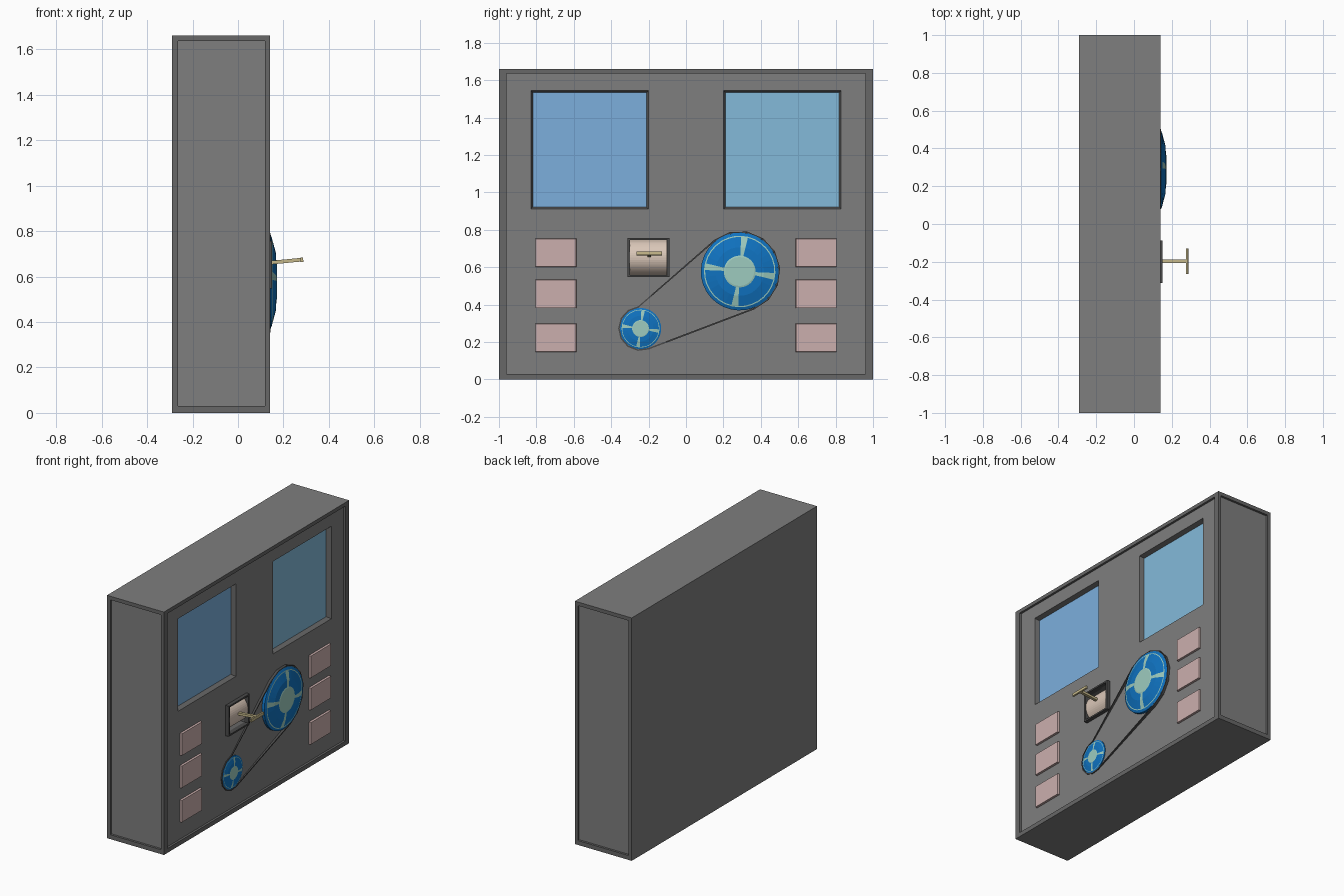
import bpy, bmesh
from math import sin, cos, pi, radians, atan2, acos, hypot

if "Cube" in bpy.data.objects:
    bpy.data.objects.remove(bpy.data.objects["Cube"])


def material(name, rgb):
    m = bpy.data.materials.new(name)
    m.diffuse_color = (*rgb, 1)
    m.use_nodes = True
    m.node_tree.nodes["Principled BSDF"].inputs["Base Color"].default_value = m.diffuse_color
    return m


GREY = material("cabinet_grey", (0.21, 0.21, 0.21))
FRAME = material("frame_grey", (0.135, 0.135, 0.135))
BLUE = material("wheel_blue", (0.005, 0.17, 0.53))
PALE = material("pale_green", (0.34, 0.60, 0.52))
PINK = material("button_pink", (0.60, 0.43, 0.42))
TAN = material("lever_tan", (0.55, 0.47, 0.25))
BEIGE = material("drum_beige", (0.70, 0.57, 0.48))
DARK = material("dark_trim", (0.07, 0.07, 0.07))
SCREEN_L = material("screen_blue", (0.20, 0.43, 0.72))
SCREEN_R = material("screen_cyan", (0.23, 0.49, 0.70))


def finish(name, bm, mats=()):
    bmesh.ops.recalc_face_normals(bm, faces=bm.faces)
    me = bpy.data.meshes.new(name)
    bm.to_mesh(me)
    bm.free()
    ob = bpy.data.objects.new(name, me)
    bpy.context.collection.objects.link(ob)
    for m in mats:
        me.materials.append(m)
    return ob


def box(name, x, y, z, mat=None, taper=0.0, front=True):
    """Box from ranges; taper shrinks the +x face (front) or the -x face."""
    bm = bmesh.new()
    bmesh.ops.create_cube(bm, size=1)
    for v in bm.verts:
        t = taper if (v.co.x > 0) == front else 0
        sy, sz = (1 if v.co.y > 0 else -1), (1 if v.co.z > 0 else -1)
        v.co = (x[v.co.x > 0], y[v.co.y > 0] - sy * t, z[v.co.z > 0] - sz * t)
    return finish(name, bm, [mat] if mat else [])


def cut(target, cutter):
    mod = target.modifiers.new("cut", 'BOOLEAN')
    mod.operation = 'DIFFERENCE'
    mod.solver = 'EXACT'
    mod.object = cutter
    bpy.context.view_layer.objects.active = target
    bpy.ops.object.modifier_apply(modifier=mod.name)
    bpy.data.objects.remove(cutter)


# cabinet with recessed front panel and side panels
PANEL = 0.125
cabinet = box("cabinet", (-0.29, 0.14), (-1, 1), (0, 1.66))
cut(cabinet, box("cutter", (PANEL, 0.3), (-0.96, 0.96), (0.03, 1.635)))
for s in (-1, 1):
    cut(cabinet, box("cutter", (-0.265, 0.118), sorted((s * 0.985, s * 1.2)), (0.03, 1.635)))

# recessed screens with sloped surrounds
for s, mat, side in ((-1, SCREEN_L, "left"), (1, SCREEN_R, "right")):
    y = sorted((s * 0.20, s * 0.83))
    cut(cabinet, box("cutter", (0.09, PANEL + 0.004), y, (0.91, 1.545), taper=0.013, front=False))
    box(side + "_screen", (0.085, 0.094), (y[0] + 0.012, y[1] - 0.012), (0.922, 1.533), mat)

# push buttons
for s, side in ((-1, "left"), (1, "right")):
    for i, z in enumerate((0.145, 0.38, 0.60)):
        box(f"{side}_button_{i + 1}", (0.115, 0.139), sorted((s * 0.585, s * 0.807)),
            (z, z + 0.155), PINK, taper=0.003)

# lever slot and its trim
LY, LZ = -0.20, 0.652
cut(cabinet, box("cutter", (0.04, 0.3), (LY - 0.1, LY + 0.1), (LZ - 0.093, LZ + 0.093)))
trim = box("lever_trim", (0.115, 0.15), (LY - 0.112, LY + 0.112), (LZ - 0.104, LZ + 0.104), DARK)
cut(trim, box("cutter", (0, 0.3), (LY - 0.1, LY + 0.1), (LZ - 0.093, LZ + 0.093)))

# cabinet colours: panels and outer shell grey, raised rims and recess walls darker
cabinet.data.materials.clear()
for m in (GREY, FRAME):
    cabinet.data.materials.append(m)
for f in cabinet.data.polygons:
    c, n = f.center, f.normal
    shell = (abs(n.z) > 0.9 and (c.z > 1.655 or c.z < 0.005)) or c.x < -0.289
    panel = (n.x > 0.9 and abs(c.x - PANEL) < 0.002) or (abs(n.y) > 0.9 and abs(abs(c.y) - 0.985) < 0.002)
    f.material_index = 0 if shell or panel else 1

# rotating drum: the front half of a cylinder lying along y
bm = bmesh.new()
arc = [bm.verts.new((0.05 + 0.097 * cos(a), LY - 0.099, LZ + 0.097 * sin(a)))
       for a in (-pi / 2 + pi * i / 24 for i in range(25))]
ext = bmesh.ops.extrude_face_region(bm, geom=[bm.faces.new(arc)])
for v in ext["geom"]:
    if isinstance(v, bmesh.types.BMVert):
        v.co.y += 0.198
finish("lever_drum", bm, [BEIGE])

# T-shaped lever, tilted upwards about the drum axis
for name, x, hw, hz in (("lever_shaft", (0.08, 0.226), 0.01, 0.008),
                        ("lever_handle", (0.226, 0.238), 0.068, 0.01)):
    ob = box(name, x, (-hw, hw), (-hz, hz), TAN)
    ob.location = (0.05, LY + 0.003, LZ)
    ob.rotation_euler.y = radians(-5.5)

# belt wheels: revolved profile (radius, x), the material set per ring and spoke
PROFILE = [(0.208, 0.12), (0.208, 0.143), (0.191, 0.150), (0.185, 0.151),
           (0.13, 0.166), (0.085, 0.169), (0.077, 0.171)]


def wheel(name, cy, cz, scale, depth, n=32):
    bm = bmesh.new()
    rings = []
    for r, x in PROFILE:
        rings.append([bm.verts.new((0.12 + (x - 0.12) * depth, cy + r * scale * cos(a), cz + r * scale * sin(a)))
                      for a in (2 * pi * (i - 0.5) / n - radians(8) for i in range(n))])
    for k in range(len(rings) - 1):
        for i in range(n):
            j = (i + 1) % n
            f = bm.faces.new((rings[k][i], rings[k][j], rings[k + 1][j], rings[k + 1][i]))
            spoke = k >= 3 and i % (n // 4) == 0
            f.material_index = 1 if k == 2 or k == 5 or spoke else 0
    bm.faces.new(rings[-1]).material_index = 1
    bm.faces.new(rings[0][::-1])
    return finish(name, bm, [BLUE, PALE])


BIG, SMALL = (0.287, 0.577), (-0.243, 0.272)
wheel("large_wheel", *BIG, 1.0, 1.0)
wheel("small_wheel", *SMALL, 0.53, 0.4)

# belt: thin ribbon wrapped loosely round both wheels
R, r = 0.217, 0.12
dy, dz = BIG[0] - SMALL[0], BIG[1] - SMALL[1]
base, wrap = atan2(dz, dy), acos((r - R) / hypot(dy, dz))
start, end = radians(96), base + 2 * pi - wrap
path = [(BIG, R, base - wrap + 2 * wrap * i / 8, 0.143) for i in range(9)]
path += [(SMALL, r, start + (end - start) * i / 7, 0.131) for i in range(8)]
bm = bmesh.new()
loops = [[bm.verts.new((x, c[0] + (rad + d) * cos(a), c[1] + (rad + d) * sin(a)))
          for d, x in ((0, 0.122), (0, top), (-0.008, top), (-0.008, 0.122))]
         for c, rad, a, top in path]
for i, a in enumerate(loops):
    b = loops[(i + 1) % len(loops)]
    for k in range(4):
        m = (k + 1) % 4
        bm.faces.new((a[k], a[m], b[m], b[k]))
finish("drive_belt", bm, [DARK])
